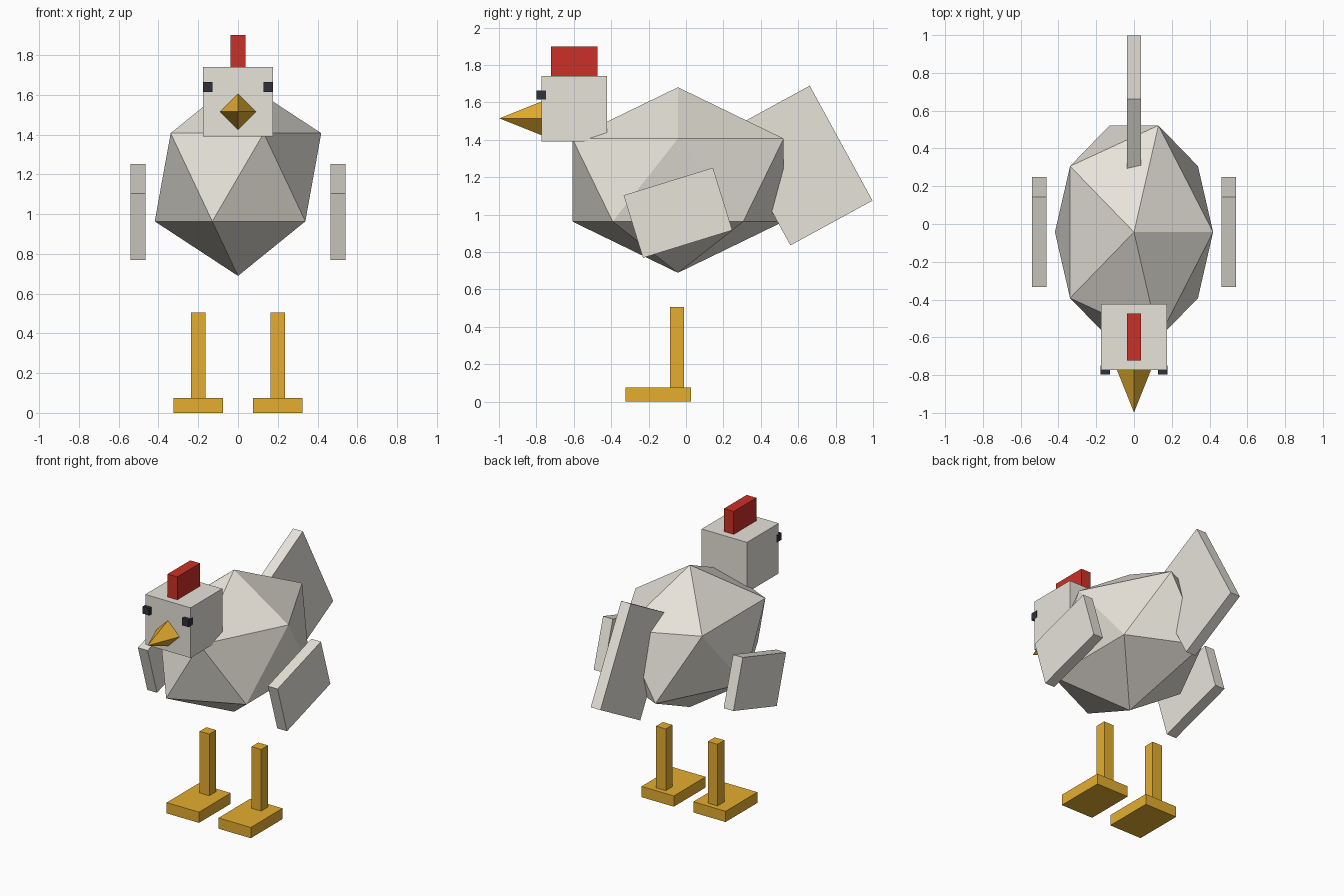
import bpy
from mathutils import Vector
from math import pi

if "Cube" in bpy.data.objects:
    bpy.data.objects.remove(bpy.data.objects["Cube"])


def material(name, rgb):
    mat = bpy.data.materials.new(name)
    mat.diffuse_color = (*rgb, 1)
    mat.use_nodes = True
    mat.node_tree.nodes["Principled BSDF"].inputs["Base Color"].default_value = mat.diffuse_color
    return mat


WHITE = material("off_white", (0.80, 0.77, 0.70))
ORANGE = material("orange", (0.78, 0.42, 0.03))
RED = material("red", (0.60, 0.03, 0.02))
DARK = material("dark", (0.03, 0.03, 0.04))


def finish(name, mat):
    ob = bpy.context.object
    ob.name = name
    ob.data.materials.append(mat)
    return ob


def box(name, centre, size, mat, tilt=0.0):
    bpy.ops.mesh.primitive_cube_add(size=1, location=centre, rotation=(tilt, 0, 0))
    bpy.context.object.scale = Vector(size)
    return finish(name, mat)


# Body: stretched icosahedron
bpy.ops.mesh.primitive_ico_sphere_add(subdivisions=1, radius=1, location=(0, -0.043, 1.185))
bpy.context.object.scale = (0.468, 0.664, 0.496)
finish("body", WHITE)

# Head and comb
box("head", (0, -0.598, 1.565), (0.35, 0.35, 0.35), WHITE)
box("comb", (0, -0.598, 1.80), (0.075, 0.25, 0.20), RED)

# Beak: four-sided cone pointing forward, corners up/down and left/right
bpy.ops.mesh.primitive_cone_add(vertices=4, radius1=0.1, radius2=0, depth=0.25,
                                location=(0, -0.873, 1.515), rotation=(pi / 2, 0, 0))
finish("beak", ORANGE)

# Tail: tilted slab rising behind the body
box("tail", (0, 0.61, 1.2625), (0.075, 0.50, 0.70), WHITE, 0.5)

# Paired parts
for side, s in (("left", -1), ("right", 1)):
    box(f"{side}_eye", (s * 0.152, -0.773, 1.64), (0.05, 0.05, 0.05), DARK)
    box(f"{side}_wing", (s * 0.502, -0.043, 1.01), (0.075, 0.50, 0.35), WHITE, 0.3)
    box(f"{side}_leg", (s * 0.20, -0.047, 0.28), (0.075, 0.075, 0.45), ORANGE)
    box(f"{side}_foot", (s * 0.20, -0.148, 0.0375), (0.25, 0.35, 0.075), ORANGE)
